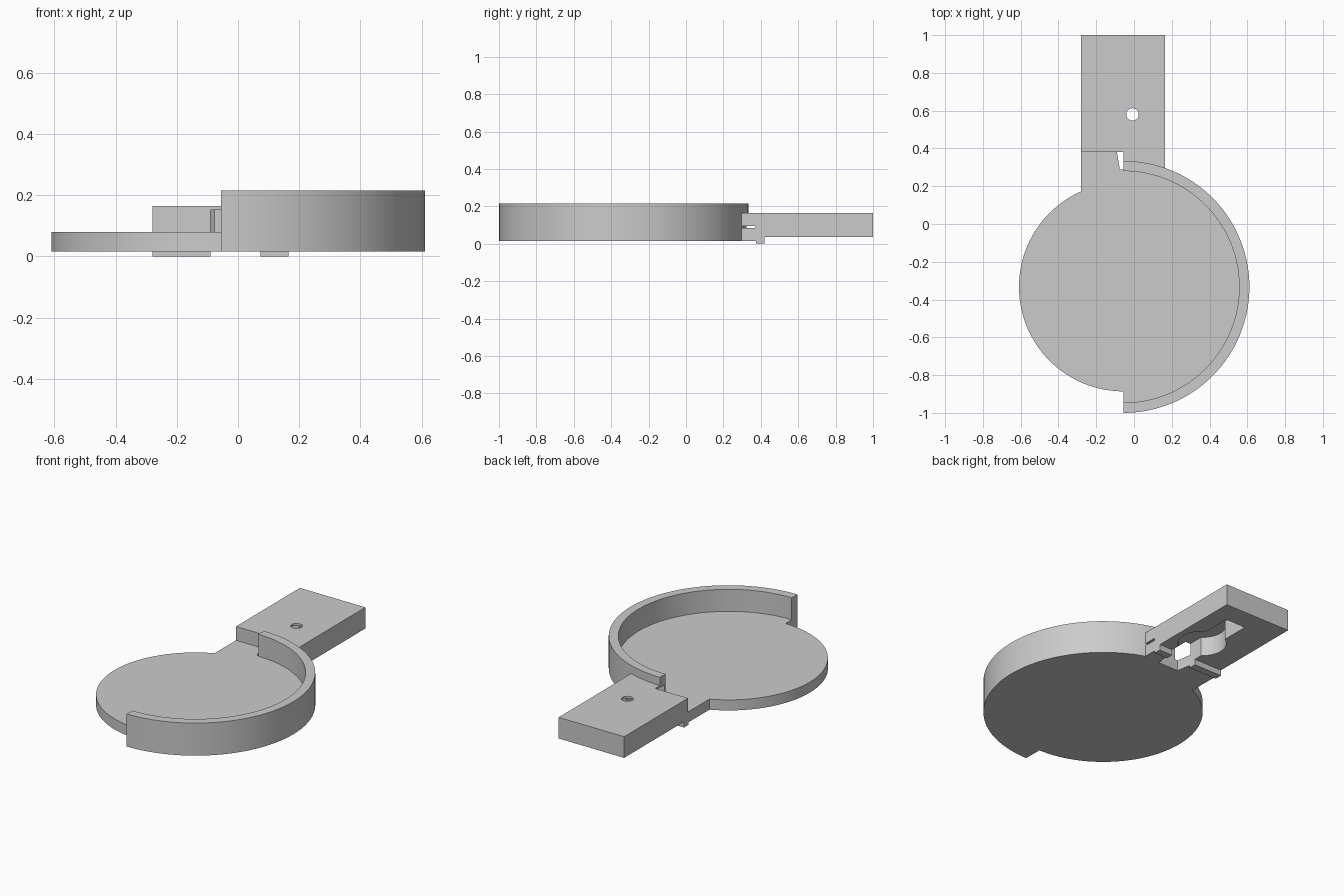
import bpy, bmesh, math

cube = bpy.data.objects.get("Cube")
if cube:
    bpy.data.objects.remove(cube, do_unlink=True)

CX, CY = -0.056, -0.333            # centre of the round tray
R_LOW, R_IN, R_OUT = 0.553, 0.613, 0.667
X0, X1 = -0.28, 0.165              # sides of the arm
FLOOR, TOP = 0.08, 0.165
HOLE = (-0.008, 0.58)

grey = bpy.data.materials.new("light_grey")
grey.use_nodes = True
colour = (0.6, 0.6, 0.6, 1)
grey.diffuse_color = colour
grey.node_tree.nodes["Principled BSDF"].inputs["Base Color"].default_value = colour


def arc(r, a0, a1, n=64, centre=(CX, CY)):
    steps = [math.radians(a0 + (a1 - a0) * i / n) for i in range(n + 1)]
    return [(centre[0] + r * math.cos(a), centre[1] + r * math.sin(a)) for a in steps]


def rect(x0, x1, y0, y1):
    return [(x0, y0), (x1, y0), (x1, y1), (x0, y1)]


def prism(name, outline, z0, z1):
    bm = bmesh.new()
    face = bm.faces.new([bm.verts.new((x, y, z0)) for x, y in outline])
    top = bmesh.ops.extrude_face_region(bm, geom=[face])["geom"]
    bmesh.ops.translate(bm, vec=(0, 0, z1 - z0),
                        verts=[v for v in top if isinstance(v, bmesh.types.BMVert)])
    bmesh.ops.recalc_face_normals(bm, faces=bm.faces)
    mesh = bpy.data.meshes.new(name)
    bm.to_mesh(mesh)
    bm.free()
    mesh.materials.append(grey)
    obj = bpy.data.objects.new(name, mesh)
    bpy.context.collection.objects.link(obj)
    return obj


def combine(target, tool, operation):
    bpy.context.view_layer.objects.active = target
    mod = target.modifiers.new(operation, "BOOLEAN")
    mod.operation, mod.solver, mod.object = operation, "EXACT", tool
    bpy.ops.object.modifier_apply(modifier=mod.name)
    bpy.data.objects.remove(tool, do_unlink=True)


# Stepped round floor: small radius on one half, large on the other
holder = prism("tray_with_arm", arc(R_OUT, -90, 90) + arc(R_LOW, 90, 270), 0.015, FLOOR)

# Rim, neck, arm, shoulder against the rim, and the lip beneath
for part in (
    prism("rim", arc(R_OUT, -90, 90) + arc(R_IN, 90, -90), 0.015, 0.215),
    prism("neck", rect(X0, X1, 0, 0.38), 0.015, FLOOR),
    prism("arm", rect(X0, X1, 0.38, 1), 0.035, TOP),
    prism("shoulder", rect(CX, X1, 0.286, 0.39), 0.05, TOP),
    prism("lip", rect(X0, X1, 0.375, 0.42), 0, 0.06),
):
    combine(holder, part, "UNION")

# Thin side slot that stops at the rim's outer surface
slot = prism("slot", rect(0, 0.3, 0.2, 0.372), 0.083, 0.096)
combine(slot, prism("slot_stop", arc(R_OUT, 0, 360, 128)[:-1], 0, 0.3), "DIFFERENCE")
combine(holder, slot, "DIFFERENCE")

# Underside pocket: tapered channel, round bay, straight recess, screw hole
channel = [(-0.075, 0.288), (0.06, 0.288), (0.075, 0.38),
           (0.075, 0.56), (-0.09, 0.56), (-0.09, 0.38)]
for cutter in (
    prism("channel", channel, -0.05, 0.152),
    prism("round_bay", arc(0.135, 0, 360, 64, HOLE)[:-1], -0.05, 0.152),
    prism("recess", rect(-0.075, 0.06, 0.58, 0.87), -0.05, 0.152),
    prism("screw_hole", arc(0.033, 0, 360, 32, HOLE)[:-1], -0.05, 0.3),
):
    combine(holder, cutter, "DIFFERENCE")

bpy.ops.object.select_all(action="DESELECT")
holder.select_set(True)
bpy.context.view_layer.objects.active = holder
bpy.ops.object.shade_smooth_by_angle(angle=math.radians(30))
